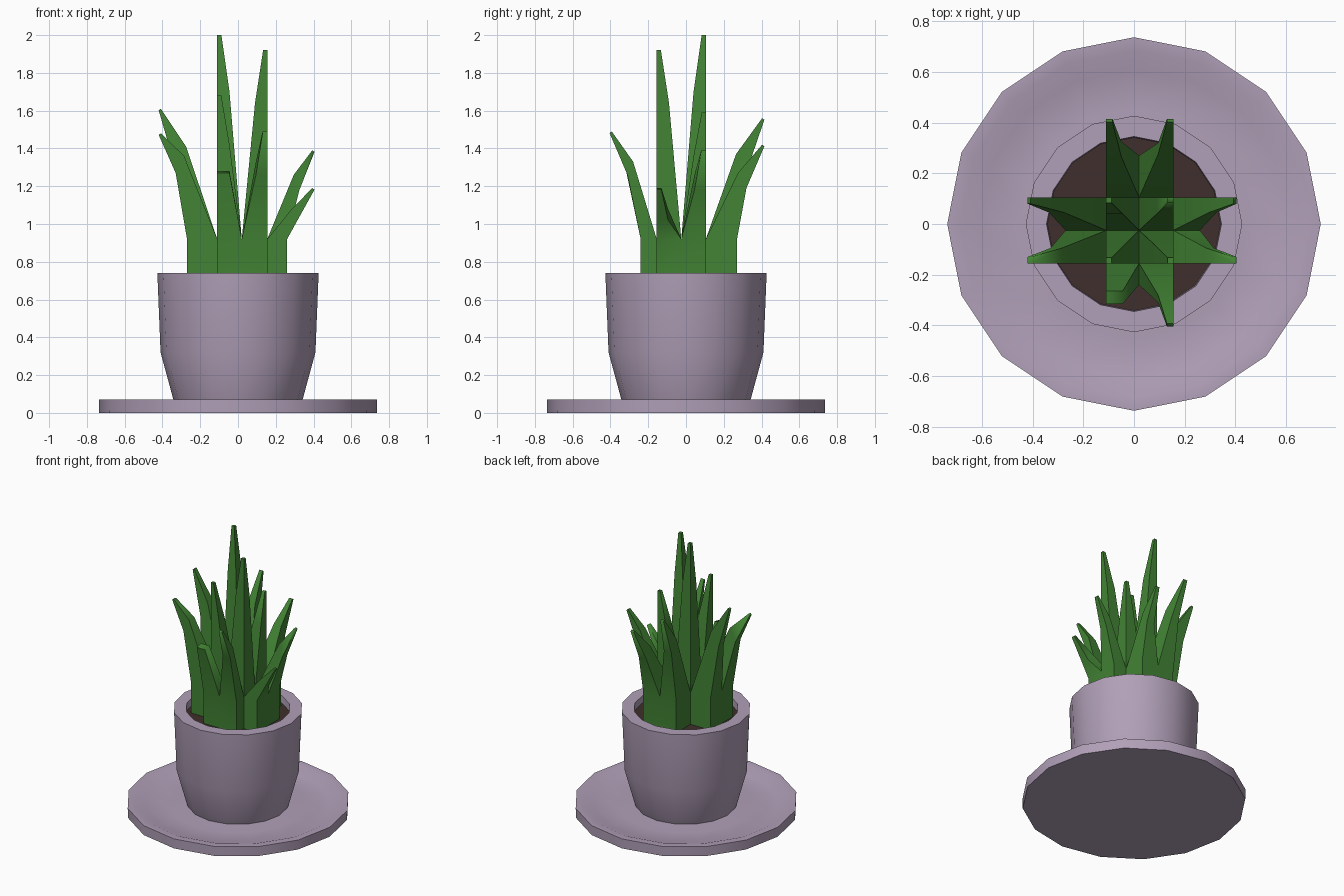
import bpy, bmesh, math

if "Cube" in bpy.data.objects:
    bpy.data.objects.remove(bpy.data.objects["Cube"])


def material(name, rgb):
    m = bpy.data.materials.new(name)
    m.diffuse_color = (*rgb, 1)
    m.use_nodes = True
    m.node_tree.nodes["Principled BSDF"].inputs["Base Color"].default_value = m.diffuse_color
    return m


CLAY = material("lilac_clay", (0.44, 0.35, 0.48))
SOIL = material("dark_soil", (0.05, 0.028, 0.025))
LEAF = material("leaf_green", (0.055, 0.23, 0.035))


def finish(bm, name, mat, angle):
    bmesh.ops.remove_doubles(bm, verts=bm.verts, dist=0.0005)
    bmesh.ops.recalc_face_normals(bm, faces=bm.faces)
    me = bpy.data.meshes.new(name)
    bm.to_mesh(me)
    bm.free()
    ob = bpy.data.objects.new(name, me)
    bpy.context.collection.objects.link(ob)
    me.materials.append(mat)
    bpy.ops.object.select_all(action='DESELECT')
    bpy.context.view_layer.objects.active = ob
    ob.select_set(True)
    bpy.ops.object.shade_smooth_by_angle(angle=math.radians(angle))
    return ob


def lathe(name, profile, mat, angle=50, sides=16):
    """Spin an (r, z) profile; both ends are capped."""
    bm = bmesh.new()
    rings = [[bm.verts.new((r * math.cos(a), r * math.sin(a), z))
              for a in (2 * math.pi * i / sides for i in range(sides))]
             for r, z in profile]
    for a, b in zip(rings, rings[1:]):
        for i in range(sides):
            j = (i + 1) % sides
            bm.faces.new((a[i], a[j], b[j], b[i]))
    bm.faces.new(rings[0][::-1])
    bm.faces.new(rings[-1])
    return finish(bm, name, mat, angle)


# Saucer, pot and soil
lathe("saucer", [(0.735, 0), (0.737, 0.07), (0.685, 0.07), (0.61, 0.042),
                 (0.45, 0.042), (0.33, 0.048)], CLAY)
lathe("pot", [(0.325, 0.03), (0.342, 0.07), (0.41, 0.32), (0.427, 0.74),
              (0.345, 0.74), (0.34, 0.66)], CLAY)
lathe("soil", [(0.343, 0.665), (0.343, 0.69)], SOIL)

# Plant: a cross-shaped clump whose cells each grow one tapering leaf
XO, XI = (-0.27, 0.26), (-0.11, 0.155)     # outer and inner limits in x
YO, YI = (-0.24, 0.27), (-0.155, 0.105)    # outer and inner limits in y
CX, CY = 0.02, -0.025
Z0, Z1 = 0.66, 0.92
bm = bmesh.new()


def quad_strip(loops, cap=True):
    vs = [[bm.verts.new(p) for p in loop] for loop in loops]
    n = len(vs[0])
    for a, b in zip(vs, vs[1:]):
        for i in range(n):
            bm.faces.new((a[i], a[(i + 1) % n], b[(i + 1) % n], b[i]))
    if cap:
        bm.faces.new(vs[-1])


def leaf(axis, ins, out, split, side, mid, tip):
    """mid/tip = (inner u, inner z, outer u, outer z, width); u runs along axis."""
    sgn = 1 if side > split else -1

    def ring(ui, zi, uo, zo, w):
        pts = [(ui, side, zi), (uo, side, zo),
               (uo, side - sgn * w, zo), (ui, side - sgn * w, zi)]
        return [(u, v, z) if axis == 'x' else (v, u, z) for u, v, z in pts]

    rings = [ring(ins, Z1, out, Z1, abs(side - split)), ring(*mid)]
    if tip:
        rings.append(ring(*tip))
    quad_strip(rings)


def tip_at(u, z, s):
    return (u - s * 0.012, z, u, z - 0.008, 0.025)


# Outer leaves: axis, direction index, side index, mid ring, tip
outer = [
    ('x', 0, 1, (-0.275, 1.41, -0.335, 1.31, 0.06), (-0.42, 1.61)),
    ('x', 0, 0, (-0.285, 1.36, -0.33, 1.27, 0.06), (-0.42, 1.48)),
    ('x', 1, 1, (0.295, 1.26, 0.325, 1.18, 0.06), (0.405, 1.39)),
    ('x', 1, 0, (0.285, 1.08, 0.315, 1.02, 0.06), (0.405, 1.19)),
    ('y', 1, 0, (0.265, 1.37, 0.325, 1.29, 0.06), (0.415, 1.56)),
    ('y', 1, 1, (0.275, 1.27, 0.32, 1.19, 0.06), (0.415, 1.42)),
    ('y', 0, 1, (-0.28, 1.33, -0.31, 1.26, 0.06), (-0.405, 1.49)),
    ('y', 0, 0, (-0.265, 1.28, -0.315, 1.27, 0.065), None),
]
for axis, d, s, mid, t in outer:
    ins, out = (XI[d], XO[d]) if axis == 'x' else (YI[d], YO[d])
    split, side = (CY, YI[s]) if axis == 'x' else (CX, XI[s])
    leaf(axis, ins, out, split, side, mid,
         tip_at(*t, 1 if d else -1) if t else None)

# Four upright centre leaves leaning to their outer corners
for i, j, zm, zt in ((0, 1, 1.70, 2.0), (1, 0, 1.64, 1.92),
                     (1, 1, 1.36, 1.59), (0, 0, 1.42, 1.68)):
    sx = 1 if i else -1
    leaf('x', CX, XI[i], CY, YI[j], (XI[i] - sx * 0.065, zm, XI[i], zm, 0.065),
         (XI[i] - sx * 0.022, zt, XI[i], zt, 0.022))

# Cross-shaped base wall of the clump
outline = [(XO[0], YI[0]), (XI[0], YI[0]), (XI[0], YO[0]), (CX, YO[0]),
           (XI[1], YO[0]), (XI[1], YI[0]), (XO[1], YI[0]), (XO[1], CY),
           (XO[1], YI[1]), (XI[1], YI[1]), (XI[1], YO[1]), (CX, YO[1]),
           (XI[0], YO[1]), (XI[0], YI[1]), (XO[0], YI[1]), (XO[0], CY)]
quad_strip([[(x, y, z) for x, y in outline] for z in (Z0, Z1)], cap=False)
finish(bm, "succulent_leaves", LEAF, 80)
